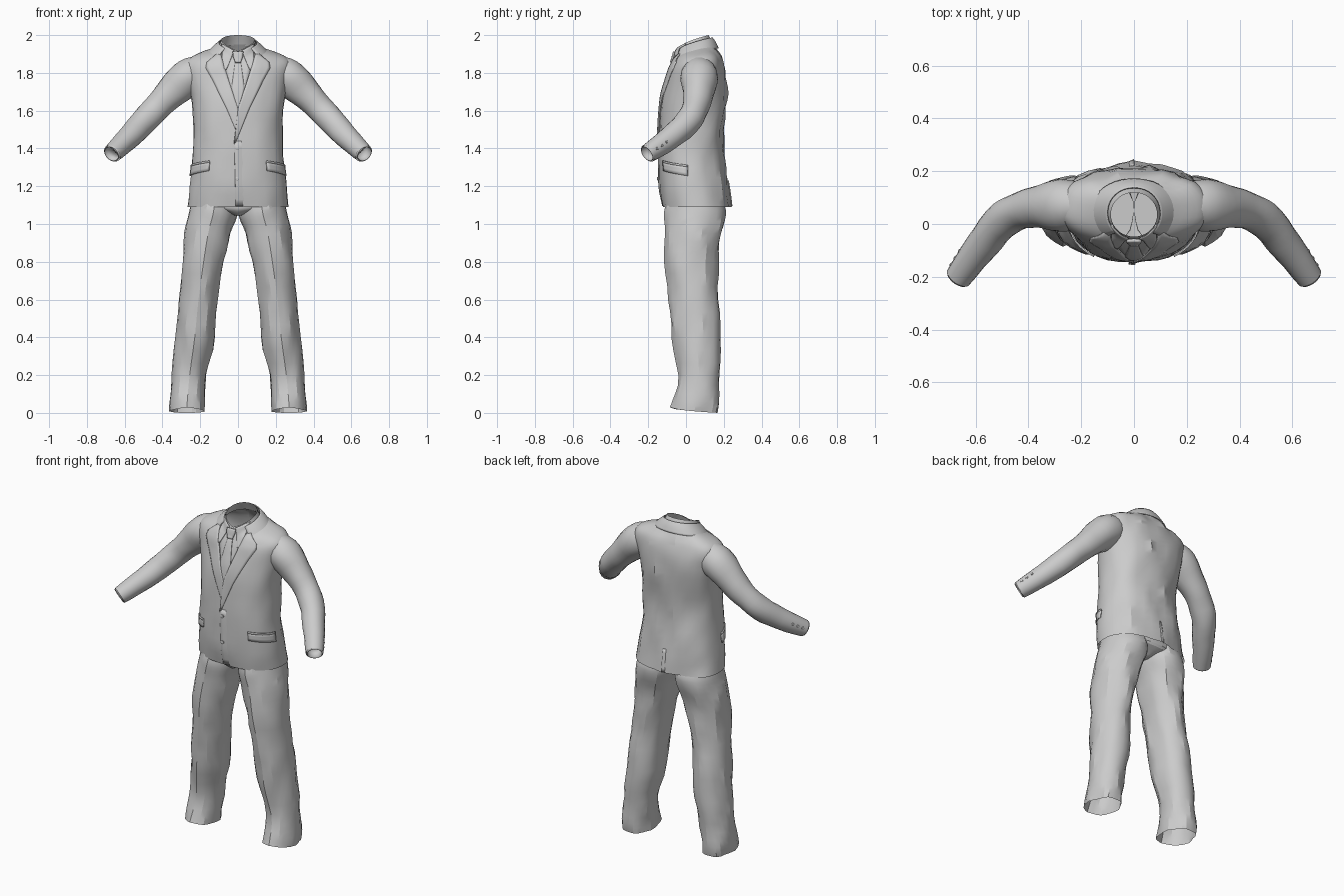
import bpy, bmesh, math
from mathutils import Vector, noise
from mathutils.bvhtree import BVHTree

if "Cube" in bpy.data.objects:
    bpy.data.objects.remove(bpy.data.objects["Cube"])


def make(name, verts, faces, mirror=False, solid=0.0, angle=28):
    me = bpy.data.meshes.new(name)
    me.from_pydata(verts, [], faces)
    bm = bmesh.new()
    bm.from_mesh(me)
    bmesh.ops.recalc_face_normals(bm, faces=bm.faces)
    bm.to_mesh(me)
    bm.free()
    ob = bpy.data.objects.new(name, me)
    bpy.context.collection.objects.link(ob)
    bpy.ops.object.select_all(action='DESELECT')
    ob.select_set(True)
    bpy.context.view_layer.objects.active = ob
    bpy.ops.object.shade_smooth_by_angle(angle=math.radians(angle))
    if solid:
        m = ob.modifiers.new("thickness", 'SOLIDIFY')
        m.thickness, m.offset = solid, 0
    if mirror:
        ob.modifiers.new("mirror", 'MIRROR')
    return ob


def smooth_keys(keys, sub):
    # Catmull-Rom interpolation of tuples
    out = []
    for i in range(len(keys) - 1):
        p = [keys[max(0, min(len(keys) - 1, i + k))] for k in (-1, 0, 1, 2)]
        for s in range(sub):
            t = s / sub
            out.append([0.5 * (2*b + (c - a)*t + (2*a - 5*b + 4*c - d)*t*t + (3*b - a - 3*c + d)*t**3)
                        for a, b, c, d in zip(*p)])
    return out + [list(keys[-1])]


def grid_faces(rows, cols, closed):
    return [(r*cols + c, r*cols + (c + 1) % cols, (r + 1)*cols + (c + 1) % cols, (r + 1)*cols + c)
            for r in range(rows - 1) for c in range(cols if closed else cols - 1)]


def loft(keys, n=36, sub=3, p=2.3, crease=0.0, wrinkle=0.0, back_folds=0.0, arc=None):
    # keys: front z, back z, x centre, half width, front y, back y
    rings = smooth_keys(keys, sub)
    verts = []
    for zf, zb, cx, hx, yf, yb in rings:
        for k in range(n):
            a = 2*math.pi*k/n if not arc else math.radians(arc[0] + (arc[1] - arc[0])*k/(n - 1))
            c, s = math.cos(a), math.sin(a)
            x = cx + hx*math.copysign(abs(c)**(2/p), c)
            t = (1 + math.copysign(abs(s)**(2/p), s))/2
            y = yf + (yb - yf)*t - (crease if s < -0.99 else 0)
            z = zf + (zb - zf)*math.sqrt(max(t, 0))
            w = wrinkle*noise.noise(Vector((x*14, y*14, z*7)))
            w += back_folds*max(s, 0)*noise.noise(Vector((x*17 + z*3, 5, z*5)))
            verts.append((x + w*c, y + w*s, z))
    return verts, grid_faces(len(rings), n, not arc)


def tube(points, n=18, sub=3, wrinkle=0.0):
    pts = smooth_keys(points, sub)
    cs = [Vector(p[:3]) for p in pts]
    verts = []
    for i, p in enumerate(pts):
        d = (cs[min(i + 1, len(cs) - 1)] - cs[max(i - 1, 0)]).normalized()
        u = d.cross(Vector((0, 0, 1))).normalized()
        v = u.cross(d)
        for k in range(n):
            a = 2*math.pi*k/n
            q = cs[i] + (u*math.cos(a) + v*math.sin(a))*p[3]
            verts.append(q + (q - cs[i])*wrinkle*noise.noise(q*12))
    return verts, grid_faces(len(pts), n, True)


# Jacket body
body = loft([(1.09, 1.09, 0, .268, -.122, .236), (1.2, 1.2, 0, .256, -.14, .222),
             (1.35, 1.35, 0, .241, -.144, .202), (1.5, 1.5, 0, .236, -.142, .2),
             (1.65, 1.65, 0, .245, -.13, .211), (1.75, 1.75, 0, .267, -.108, .213),
             (1.82, 1.825, 0, .284, -.088, .206), (1.845, 1.88, 0, .268, -.074, .19),
             (1.86, 1.917, 0, .212, -.066, .166), (1.875, 1.95, 0, .12, -.057, .144)],
            wrinkle=.007, back_folds=.018)
make("jacket_body", *body)

# Shirt collar band, open at the neck
band = loft([(1.86, 1.945, 0, .112, -.063, .145), (1.89, 1.975, 0, .097, -.057, .132),
             (1.915, 2.0, 0, .088, -.048, .12)], n=28, sub=2, p=2)
make("shirt_collar_band", *band)

off = len(body[0])
surface = BVHTree.FromPolygons([Vector(v) for v in body[0] + band[0]],
                               body[1] + [tuple(i + off for i in f) for f in band[1]])


def patch(name, rows, lift, thick=.006, cols=6, sub=5, radial=False, mirror=False, end_lift=None):
    # Panel laid on the jacket; rows: z and x (or angle) at each end
    end_lift = lift if end_lift is None else end_lift
    verts, count = [], 0
    for i in range(len(rows) - 1):
        for s in range(sub + (i == len(rows) - 2)):
            za, a, zb, b = [p + (q - p)*s/sub for p, q in zip(rows[i], rows[i + 1])]
            count += 1
            for k in range(cols + 1):
                t = k/cols
                z, x = za + (zb - za)*t, a + (b - a)*t
                if radial:
                    r = math.radians(x)
                    d = -Vector((math.cos(r), math.sin(r), 0))
                    o = Vector((0, .04, z)) - d
                else:
                    d, o = Vector((0, 1, 0)), Vector((x, -1, z))
                hit = surface.ray_cast(o, d)[0] or o + d*.8
                if not radial:
                    hit.y = min(hit.y, .03)
                verts.append(hit - d*(lift + (end_lift - lift)*t))
    return make(name, verts, grid_faces(count, cols + 1, False), mirror, thick)


# Shirt front, tie and collar wings inside the V opening
patch("shirt_front", [(1.89, -.085, 1.89, .085), (1.77, -.055, 1.77, .055), (1.6, -.004, 1.6, .004)], .001, .003)
patch("tie_blade", [(1.87, -.013, 1.87, .013), (1.72, -.034, 1.72, .034), (1.6, -.006, 1.6, .006)], .004, .006)
patch("tie_knot", [(1.912, -.028, 1.912, .028), (1.885, -.026, 1.885, .026), (1.855, -.014, 1.855, .014)],
      .012, .012, 4, 3)
patch("collar_wing", [(1.918, .02, 1.955, .085), (1.875, .037, 1.88, .085), (1.815, .062, 1.82, .072)],
      .007, .005, mirror=True)

# Lapels, left side laps over the right; outer edges lie on the jacket
patch("lapel_over", [(1.915, .095, 1.855, .165), (1.84, .075, 1.825, .17), (1.77, .052, 1.765, .136),
                     (1.61, 0, 1.61, .06), (1.43, -.02, 1.43, -.014)], .009, end_lift=.002)
patch("lapel_under", [(1.915, -.095, 1.855, -.165), (1.84, -.075, 1.825, -.17), (1.77, -.052, 1.765, -.136),
                      (1.61, 0, 1.61, -.06), (1.5, 0, 1.5, -.012)], .006, end_lift=.002)

# Jacket collar wrapping the back of the neck
collar = loft([(1.842, 1.93, 0, .162, -.08, .17), (1.877, 1.963, 0, .128, -.066, .155),
               (1.898, 1.986, 0, .1, -.056, .138)], n=33, p=2.1, arc=(-48, 228))
make("jacket_collar", *collar, solid=.006)

# Front overlap, back vent and flap pockets
patch("front_overlap", [(1.44, -.02, 1.44, .06), (1.095, -.012, 1.095, .06)], .002, .006, 5, 10, end_lift=-.008)
patch("back_vent", [(1.23, 90, 1.23, 96), (1.094, 90, 1.094, 98)], .003, .005, 2, 6, True, end_lift=-.004)
patch("pocket_flap", [(1.33, -47, 1.306, -7), (1.282, -46, 1.255, -7)], .003, .007, 8, 3, True, True)
patch("pocket_welt", [(1.336, -47, 1.312, -7), (1.326, -47, 1.302, -7)], .005, .006, 8, 1, True, True)


def button(name, loc, normal, r, mirror=False):
    q = Vector(normal).to_track_quat('Z', 'Y')
    n = 10
    verts = [Vector(loc) + q @ Vector((rr*math.cos(2*math.pi*k/n), rr*math.sin(2*math.pi*k/n), h))
             for rr, h in ((r, -.006), (r, .002), (r*.7, .004)) for k in range(n)]
    make(name, verts, grid_faces(3, n, True) + [tuple(range(2*n, 3*n))], mirror)


# Front buttons
for i, z in enumerate((1.4, 1.24)):
    hit = surface.ray_cast(Vector((-.004, -1, z)), Vector((0, 1, 0)))[0]
    button(f"front_button_{i + 1}", hit + Vector((0, -.006, 0)), (0, -1, 0), .01)

# Sleeves with shirt cuffs and cuff buttons
make("sleeve", *tube([(.17, .066, 1.825, .07), (.235, .07, 1.797, .092), (.3, .07, 1.748, .096),
                      (.38, .062, 1.668, .078), (.45, .043, 1.597, .071), (.51, 0, 1.53, .069),
                      (.58, -.085, 1.455, .062), (.667, -.203, 1.374, .05)], wrinkle=.07), mirror=True)
make("shirt_cuff", *tube([(.63, -.152, 1.409, .046), (.67, -.207, 1.371, .043)], 16, 1),
     mirror=True, solid=.003)
side = Vector((.75, .6, .25)).normalized()
for i in range(3):
    c = Vector((.655, -.183, 1.386)).lerp(Vector((.59, -.098, 1.447)), i*.28)
    button(f"cuff_button_{i + 1}", c + side*(.05 + i*.003), side, .008, True)

# Trouser legs with front crease
legs = [(0.03, 0.0, .27, .089, -.08, .168), (.07, .06, .268, .09, -.066, .175),
        (.2, .2, .256, .092, -.038, .176), (.4, .4, .229, .1, -.068, .18),
        (.6, .6, .209, .098, -.09, .171), (.8, .8, .182, .111, -.104, .168),
        (.95, .95, .158, .123, -.107, .186), (1.04, 1.04, .135, .132, -.105, .206),
        (1.09, 1.09, .126, .128, -.098, .205), (1.18, 1.18, .115, .112, -.08, .175)]
v, f = loft(legs, n=24, sub=3, p=2.2, crease=.006, wrinkle=.014)
make("trouser_leg", v, f + [tuple(range(len(v) - 24, len(v)))], mirror=True, angle=22)

# Seat joining the legs at the crotch
v, f = loft([(1.045, 1.045, 0, .02, -.06, .13), (1.065, 1.065, 0, .08, -.085, .17),
             (1.095, 1.095, 0, .2, -.095, .2), (1.18, 1.18, 0, .22, -.08, .18)], n=24)
make("trouser_seat", v, f + [tuple(range(24))])
